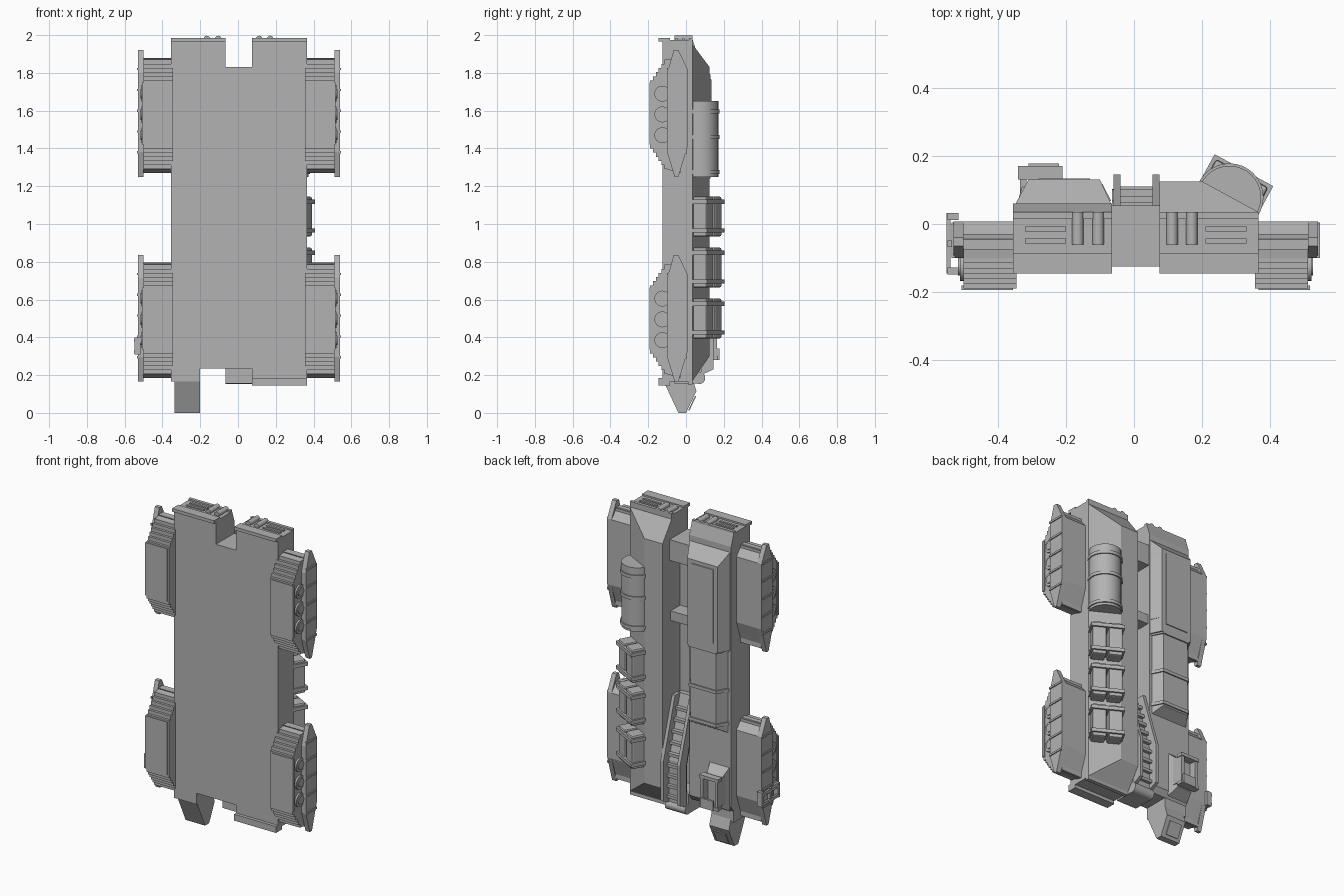
import bpy, bmesh, math
from mathutils import Matrix, Vector

cube = bpy.data.objects.get("Cube")
if cube:
    bpy.data.objects.remove(cube)

grey = bpy.data.materials.new("plain_grey")
grey.use_nodes = True
tone = (0.45, 0.45, 0.45, 1)
grey.diffuse_color = tone
grey.node_tree.nodes["Principled BSDF"].inputs["Base Color"].default_value = tone


def finish(name, bm, matrix=None):
    bmesh.ops.recalc_face_normals(bm, faces=bm.faces)
    if matrix:
        bm.transform(matrix)
    mesh = bpy.data.meshes.new(name)
    bm.to_mesh(mesh)
    bm.free()
    mesh.materials.append(grey)
    obj = bpy.data.objects.new(name, mesh)
    bpy.context.collection.objects.link(obj)
    return obj


def prism(name, pts, axis, a, b, matrix=None):
    """Extrude a 2D outline along an axis; outline is (y,z), (x,z) or (x,y)."""
    place = {"x": lambda p, t: (t, p[0], p[1]),
             "y": lambda p, t: (p[0], t, p[1]),
             "z": lambda p, t: (p[0], p[1], t)}[axis]
    bm = bmesh.new()
    face = bm.faces.new([bm.verts.new(place(p, a)) for p in pts])
    ext = bmesh.ops.extrude_face_region(bm, geom=[face])
    move = Vector(place((0, 0), b - a))
    bmesh.ops.translate(bm, vec=move, verts=[v for v in ext["geom"] if isinstance(v, bmesh.types.BMVert)])
    return finish(name, bm, matrix)


def box(name, x, y, z, matrix=None):
    return prism(name, [(x[0], y[0]), (x[1], y[0]), (x[1], y[1]), (x[0], y[1])], "z", z[0], z[1], matrix)


def frustum(name, low, y0, high, y1):
    """Tapered block between two x-z rectangles (x0, x1, z0, z1)."""
    bm = bmesh.new()
    for (x0, x1, z0, z1), y in ((low, y0), (high, y1)):
        for x in (x0, x1):
            for z in (z0, z1):
                bm.verts.new((x, y, z))
    bmesh.ops.convex_hull(bm, input=bm.verts)
    bmesh.ops.dissolve_limit(bm, angle_limit=0.01, verts=bm.verts, edges=bm.edges)
    return finish(name, bm)


def tube(name, axis, centre, r, a, b, n=24):
    ring = [(centre[0] + r * math.cos(2 * math.pi * i / n),
             centre[1] + r * math.sin(2 * math.pi * i / n)) for i in range(n)]
    obj = prism(name, ring, axis, a, b)
    for p in obj.data.polygons:
        p.use_smooth = len(p.vertices) == 4
    return obj


# Hull: two long side blocks joined by a recessed floor
box("left_block", (0.075, 0.365), (-0.125, 0.035), (0.165, 1.975))
frustum("left_deck", (0.075, 0.365, 0.17, 1.95), 0.035, (0.075, 0.2, 0.3, 1.83), 0.125)
right_profile = [(-0.125, 0.235), (-0.125, 1.975), (0.035, 1.975), (0.06, 1.9), (0.06, 0.27), (0.035, 0.235)]
prism("right_block", right_profile, "x", -0.355, -0.065)
box("right_block_end", (-0.355, -0.2), (-0.125, 0.035), (0.165, 0.24))
box("centre_floor", (-0.065, 0.075), (-0.125, -0.05), (0.235, 1.83))
box("rear_bridge", (-0.065, 0.075), (-0.06, 0.055), (1.7, 1.83))
box("middle_bridge", (-0.065, 0.075), (-0.06, 0.045), (1.32, 1.38))

# End caps with bumpers, vents and exhaust pipes
for side, x0, x1, pipes, vent in (("left", 0.075, 0.365, (0.112, 0.17), (0.21, 0.33)),
                                  ("right", -0.355, -0.065, (-0.165, -0.105), (-0.32, -0.2))):
    box(side + "_rear_bumper", (x0, x1), (-0.145, -0.085), (1.965, 1.985))
    box(side + "_rear_rim", (x0, x1), (0.015, 0.035), (1.97, 1.985))
    for px in pipes:
        tube(side + "_exhaust", "y", (px, 1.98), 0.017, -0.06, 0.035, 16)
    for vy in (-0.05, -0.015):
        box(side + "_vent", vent, (vy - 0.007, vy + 0.007), (1.97, 1.982))
box("left_front_bumper", (0.075, 0.365), (-0.145, -0.085), (0.145, 0.185))
box("left_front_rim", (0.075, 0.365), (0.01, 0.035), (0.15, 0.18))

# Four track pods: stepped track, wheels, roof and ribbed skirt
skirt_shape = [(-0.1, 0.13), (-0.1, 0.55), (-0.065, 0.67), (-0.04, 0.67),
               (0.008, 0.57), (0.008, 0.16), (-0.04, 0), (-0.06, 0)]
roof_shape = [(0.008, 0.16), (0.008, 0.57), (-0.045, 0.63), (-0.075, 0.63),
              (-0.04, 0.55), (-0.04, 0.18), (-0.07, 0.03), (-0.04, 0.02)]


def stepped_track(z0):
    pts = [(-0.03, z0 + 0.02)]
    up = []
    for i in range(6):
        y, s = -0.1 - 0.015 * i, 0.022 * i
        pts += [(y, z0 + 0.04 + s), (y - 0.015, z0 + 0.04 + s)]
        up += [(y, z0 + 0.62 - s), (y - 0.015, z0 + 0.62 - s)]
    return pts + up[::-1] + [(-0.03, z0 + 0.63)]


for side, m in (("left", 1), ("right", -1)):
    for end, z0 in (("rear", 1.25), ("front", 0.165)):
        def span(a, b):
            return sorted((0.005 + m * a, 0.005 + m * b))
        name = side + "_" + end
        prism(name + "_track", stepped_track(z0), "x", *span(0.35, 0.505))
        box(name + "_track_plate", span(0.36, 0.512), (-0.194, -0.18), (z0 + 0.17, z0 + 0.5))
        prism(name + "_fender", [(y, z0 + z) for y, z in roof_shape], "x", *span(0.35, 0.52))
        prism(name + "_skirt", [(y, z0 + z) for y, z in skirt_shape], "x", *span(0.505, 0.535))
        for i in range(5):
            z = z0 + 0.13 + 0.11 * i
            box(name + "_rib", span(0.53, 0.541), (-0.1, 0.004), (z - 0.006, z + 0.006))
        for i in range(3):
            c = (-0.125, z0 + 0.22 + 0.11 * i)
            tube(name + "_wheel", "x", c, 0.042, *span(0.5, 0.516))
            tube(name + "_hub", "x", c, 0.026, *span(0.51, 0.521))

# Sloped deck stowage: fuel drum and three pairs of cans with straps
tube("fuel_drum", "z", (0.28, 0.078), 0.093, 1.25, 1.65, 32)
for z in (1.265, 1.45, 1.585):
    tube("drum_band", "z", (0.28, 0.078), 0.1, z, z + 0.02, 32)
for z in (0.395, 0.665, 0.935):
    tilt = Matrix.Translation((0.283, 0.085, z)) @ Matrix.Rotation(math.radians(-28.6), 4, "Z")
    for x in (-0.087, 0.007):
        can = box("fuel_can", (x, x + 0.08), (-0.02, 0.072), (0, 0.21), tilt)
        bevel = can.modifiers.new("Bevel", "BEVEL")
        bevel.width, bevel.segments = 0.008, 2
    for s in (0.02, 0.172):
        box("can_strap", (-0.098, 0.098), (-0.02, 0.083), (s, s + 0.022), tilt)

# Long raised housing on the right block
frustum("rear_housing", (-0.35, -0.065, 1.25, 1.87), 0.055, (-0.31, -0.1, 1.25, 1.79), 0.13)
frustum("rear_housing_panel", (-0.285, -0.125, 1.3, 1.77), 0.125, (-0.28, -0.13, 1.305, 1.765), 0.134)
frustum("front_housing", (-0.335, -0.08, 0.73, 1.26), 0.055, (-0.295, -0.115, 0.77, 1.26), 0.122)
for z in (0.78, 0.99, 1.24):
    frustum("housing_band", (-0.342, -0.073, z, z + 0.02), 0.055, (-0.3, -0.11, z, z + 0.02), 0.13)
prism("housing_side_window", [(-0.075, 0.068), (-0.067, 0.068), (-0.093, 0.118), (-0.101, 0.118)], "z", 1.34, 1.74)

# Hatch with a raised frame, and the pointed nose below it
frustum("hatch_base", (-0.345, -0.205, 0.24, 0.52), 0.055, (-0.325, -0.225, 0.28, 0.46), 0.12)
for x in (-0.335, -0.235):
    box("hatch_post", (x, x + 0.02), (0.06, 0.165), (0.3, 0.47))
for z in (0.28, 0.46):
    box("hatch_crossbar", (-0.34, -0.21), (0.13, 0.17), (z, z + 0.02))
box("hatch_cap", (-0.31, -0.22), (0.165, 0.178), (0.28, 0.34))
prism("nose", [(-0.12, 0.17), (-0.04, 0), (0, 0), (0.055, 0.115), (0.035, 0.18)], "x", -0.335, -0.2)
prism("nose_plate", [(0.012, 0.015), (0.048, 0.09), (0.054, 0.088), (0.018, 0.012)], "x", -0.31, -0.225)

# Inclined ladder in the centre channel with a drum at its foot
rail = [(0.08, 0.2), (0.145, 0.23), (0.145, 0.48), (0.03, 0.85), (-0.02, 0.85), (0.08, 0.46)]
for x in (-0.06, 0.055):
    prism("ladder_rail", rail, "x", x, x + 0.02)
prism("ladder_bed", [(0.06, 0.2), (0.09, 0.2), (0.09, 0.47), (-0.02, 0.85), (-0.05, 0.85), (0.06, 0.46)],
      "x", -0.05, 0.065)
for i in range(9):
    z = 0.24 + 0.065 * i
    y = 0.1 - max(0, z - 0.47) * 0.29
    box("ladder_rung", (-0.045, 0.06), (y - 0.02, y + 0.01), (z, z + 0.018))
box("channel_foot", (-0.065, 0.075), (-0.06, 0.07), (0.155, 0.28))
tube("foot_drum", "x", (0.07, 0.185), 0.032, -0.065, 0.075)

# Small rack on the right front skirt
for y in (-0.14, -0.06, 0.02):
    box("rack_post", (-0.548, -0.515), (y - 0.008, y + 0.012), (0.31, 0.4))
for z in (0.315, 0.375):
    box("rack_rail", (-0.55, -0.538), (-0.145, 0.032), (z, z + 0.018))
